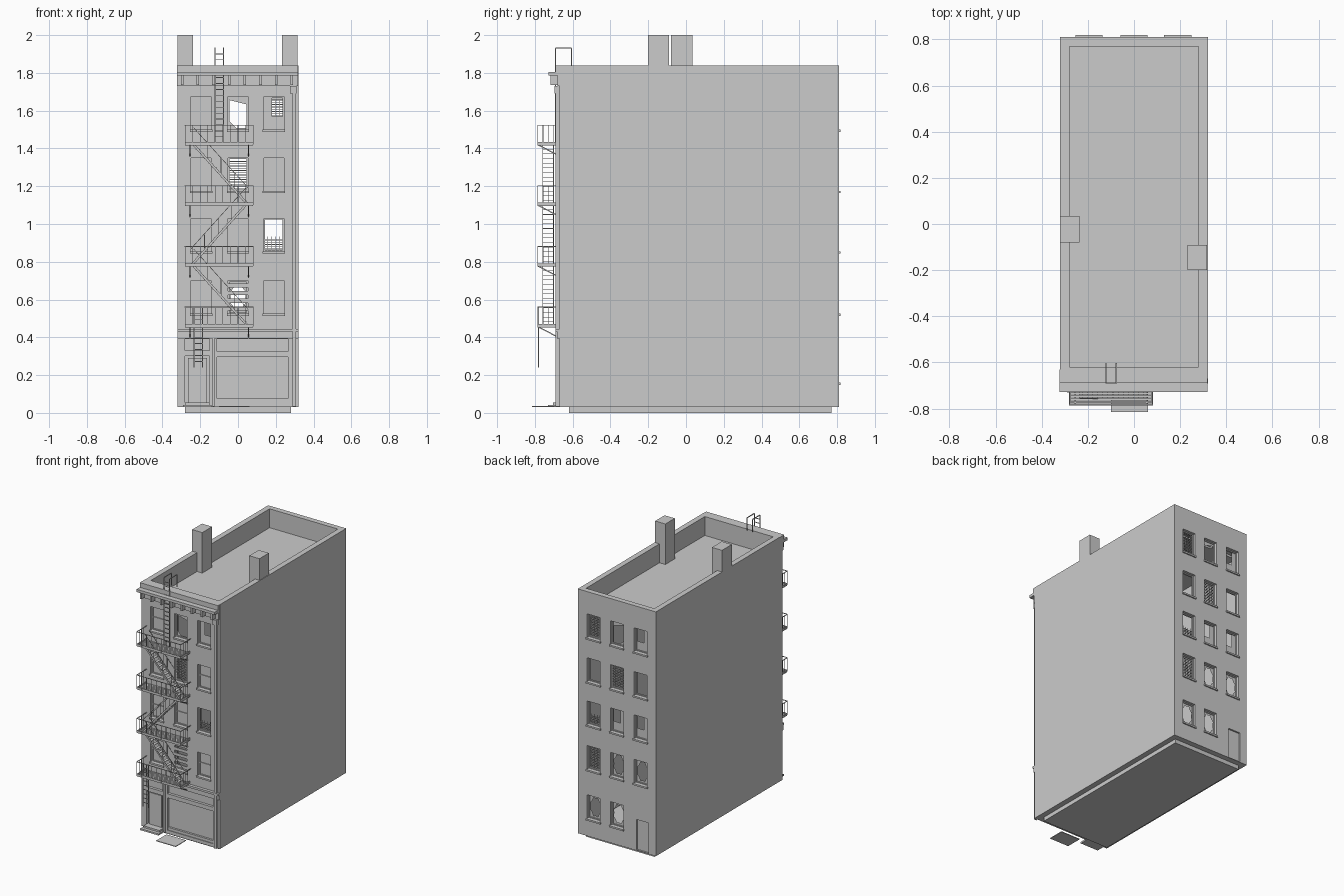
import bpy, bmesh, math
from mathutils import Vector, Matrix

if "Cube" in bpy.data.objects:
    bpy.data.objects.remove(bpy.data.objects["Cube"])

FRONT, BACK, WALL = -0.67, 0.81, 0.05
mat = bpy.data.materials.new("plain_grey")
mat.diffuse_color = (0.6, 0.6, 0.6, 1)
mat.use_nodes = True
mat.node_tree.nodes["Principled BSDF"].inputs["Base Color"].default_value = mat.diffuse_color
parts = {}


def part(name):
    return parts.setdefault(name, bmesh.new())


def box(name, x0, x1, y0, y1, z0, z1):
    m = Matrix.Translation(((x0 + x1) / 2, (y0 + y1) / 2, (z0 + z1) / 2))
    m = m @ Matrix.Diagonal((abs(x1 - x0), abs(y1 - y0), abs(z1 - z0), 1))
    bmesh.ops.create_cube(part(name), size=1, matrix=m)


def bar(name, a, b, t=0.004, w=None):
    a, b = Vector(a), Vector(b)
    rot = (b - a).to_track_quat('Z', 'Y').to_matrix().to_4x4()
    m = Matrix.Translation((a + b) / 2) @ rot @ Matrix.Diagonal((t, w or t, (b - a).length, 1))
    bmesh.ops.create_cube(part(name), size=1, matrix=m)


def polygon(name, pts, y):
    bm = part(name)
    bm.faces.new([bm.verts.new((x, y, z)) for x, z in pts])


def holed_pane(x0, x1, z0, z1, y):
    # glass sheet with a jagged oval hole
    bm, n = part("window_panes"), 16
    cx, cz, hx, hz = (x0 + x1) / 2, (z0 + z1) / 2, (x1 - x0) / 2, (z1 - z0) / 2
    outer, inner = [], []
    for i in range(n):
        c, s = math.cos(2 * math.pi * i / n), math.sin(2 * math.pi * i / n)
        k = 1 / max(abs(c), abs(s))
        r = 0.85 if i % 2 else 0.72
        outer.append(bm.verts.new((cx + hx * c * k, y, cz + hz * s * k)))
        inner.append(bm.verts.new((cx + hx * c * r, y, cz + hz * s * r)))
    for i in range(n):
        j = (i + 1) % n
        bm.faces.new((outer[i], outer[j], inner[j], inner[i]))


def window(xc, z0, z1, yf, kind):
    d = 1 if yf < 0 else -1
    x0, x1 = xc - 0.053, xc + 0.053
    box("window_cutter", x0, x1, yf - 0.03 * d, yf + 0.07 * d, z0, z1)
    box("window_sills", x0 - 0.006, x1 + 0.006, yf - 0.009 * d, yf + 0.02 * d, z0 - 0.012, z0)
    ya, yb, f = yf + 0.02 * d, yf + 0.032 * d, 0.007
    for a, b in ((x0, x0 + f), (x1 - f, x1)):
        box("window_frames", a, b, ya, yb, z0, z1)
    for a, b in ((z0, z0 + f), (z1 - f, z1)):
        box("window_frames", x0 + f, x1 - f, ya, yb, a, b)
    y, h, w = yf + 0.026 * d, z1 - z0, x1 - x0
    if kind in ("blind", "half"):
        top = z1 if kind == "blind" else z0 + h * 0.45
        n = int((top - z0) / 0.012)
        for i in range(1, n):
            bar("blind_slats", (x0, y, z0 + i * 0.012), (x1, y, z0 + i * 0.012), 0.004)
        for i in range(1, 5):
            bar("blind_slats", (x0 + w * i / 5, y, z0), (x0 + w * i / 5, y, top), 0.002)
    elif kind == "pane":
        box("window_panes", x0, x1, y, y + 0.002 * d, z0, z1)
        box("window_frames", x0, x1, ya, yb, z0 + h * 0.5, z0 + h * 0.5 + f)
    elif kind == "hole":
        holed_pane(x0, x1, z0, z1, y)
    elif kind == "corner":
        polygon("window_panes", [(x0, z0), (x1, z0), (x1, z0 + h * 0.4), (x0 + w * 0.4, z0 + h * 0.4),
                                 (x0 + w * 0.4, z1), (x0, z1)], y)
    elif kind == "shard":
        polygon("window_panes", [(x0, z0), (x0 + w * 0.5, z0), (x0, z0 + h * 0.3)], y)
        polygon("window_panes", [(x0, z1), (x1, z1), (x1, z1 - h * 0.25), (x0, z1 - h * 0.1)], y)
    elif kind == "boards":
        for i in range(4):
            z = z0 + h * (0.1 + 0.23 * i)
            box("window_boards", x0, x1, yf + 0.003 * d, yf + 0.01 * d, z, z + 0.022)


# walls, interior hollow, roof well and foundation
box("walls", -0.32, 0.32, FRONT, BACK, 0.03, 1.84)
box("interior_cutter", -0.28, 0.28, FRONT + WALL, BACK - 0.04, 0.08, 1.66)
box("interior_cutter", -0.28, 0.28, FRONT + WALL, BACK - 0.04, 1.70, 1.95)
box("foundation", -0.28, 0.28, -0.62, 0.77, 0, 0.03)
box("chimneys", -0.32, -0.237, -0.08, 0.035, 1.69, 2)
box("chimneys", 0.232, 0.316, -0.2, -0.09, 1.69, 2)

# windows, top floor first
columns, floors = (-0.195, 0, 0.19), (1.5, 1.175, 0.855, 0.525, 0.16)
front_kinds = (("pane", "shard", "corner"), ("pane", "blind", "pane"),
               ("pane", "pane", "half"), ("pane", "boards", "pane"))
back_kinds = (("corner", "shard", "blind"), ("open", "blind", "open"), ("corner", "corner", "half"),
              ("hole", "hole", "blind"), (None, "hole", "hole"))
for yf, kinds in ((FRONT, front_kinds), (BACK, back_kinds)):
    for z, row in zip(floors, kinds):
        for x, kind in zip(columns, row):
            if kind:
                window(x, z, z + 0.175, yf, kind)

# back door and street front: door, transom, shop window, sign panel
box("window_cutter", -0.26, -0.16, BACK - 0.012, BACK + 0.03, 0.035, 0.26)
for x0, x1, z0, z1 in ((-0.28, -0.15, 0.055, 0.30), (-0.28, -0.15, 0.33, 0.39),
                       (-0.11, 0.265, 0.055, 0.295), (-0.11, 0.265, 0.325, 0.39)):
    box("window_cutter", x0, x1, FRONT - 0.03, FRONT + 0.02, z0, z1)
box("front_door", -0.265, -0.165, FRONT + 0.012, FRONT + 0.022, 0.055, 0.29)
box("shop_base", -0.11, 0.265, FRONT + 0.005, FRONT + 0.022, 0.055, 0.075)
box("shop_post", -0.135, -0.125, FRONT - 0.008, FRONT, 0.035, 0.395)
box("door_step", -0.29, -0.14, -0.73, FRONT, 0.03, 0.042)
box("door_step", -0.28, -0.15, -0.705, FRONT, 0.042, 0.055)
box("cellar_hatch", -0.1, 0.06, -0.815, -0.695, 0.031, 0.036)

# string course, top cornice and its brackets
box("string_course", -0.32, 0.32, -0.682, FRONT, 0.395, 0.43)
box("string_course", -0.32, 0.32, -0.692, FRONT, 0.43, 0.445)
box("cornice", -0.322, 0.318, -0.68, FRONT, 1.73, 1.84)
box("cornice", -0.322, 0.318, -0.728, -0.66, 1.785, 1.805)
box("cornice", -0.322, 0.318, -0.69, -0.63, 1.805, 1.84)
for i in range(8):
    x = -0.296 + 0.083 * i
    box("cornice_brackets", x - 0.007, x + 0.007, -0.717, -0.675, 1.735, 1.785)

# drainpipe
box("drainpipe", 0.288, 0.306, -0.69, FRONT, 0.035, 1.73)
box("drainpipe", 0.275, 0.31, -0.695, FRONT, 1.69, 1.73)

# fire escape landings with rails and wall struts
L, R, OUT, IN = -0.28, 0.08, -0.785, -0.675
levels = (1.42, 1.10, 0.778, 0.457)
for z in levels:
    box("landings", L, R, OUT, OUT + 0.006, z - 0.004, z + 0.014)
    for x in (L, R - 0.006):
        box("landings", x, x + 0.006, OUT, IN, z - 0.004, z + 0.014)
    for i in range(8):
        y = OUT + 0.008 + i * 0.0128
        box("landings", L, R, y, y + 0.009, z, z + 0.005)
    for zr in (z + 0.103,):
        bar("railings", (L, OUT, zr), (R, OUT, zr))
        for x in (L, R):
            bar("railings", (x, OUT, zr), (x, FRONT, zr))
    for i in range(10):
        x = L + (R - L) * i / 9
        bar("railings", (x, OUT, z), (x, OUT, z + 0.103), 0.003)
    for x in (L, R):
        for y in (-0.757, -0.73, -0.703):
            bar("railings", (x, y, z), (x, y, z + 0.103), 0.003)
    for x in (-0.255, 0.055):
        bar("landing_struts", (x, OUT, z), (x, FRONT, z - 0.06), 0.006)
        bar("landing_struts", (x, -0.675, z), (x, -0.675, z - 0.065), 0.006)

# zigzag stairs between landings
for k in range(3):
    xa, xb = (-0.235, 0.055) if k % 2 == 0 else (0.04, -0.25)
    za, zb = levels[k], levels[k + 1]
    for y in (-0.758, -0.702):
        bar("stair_stringers", (xa, y, za), (xb, y, zb), 0.004, 0.012)
        bar("stair_handrails", (xa, y, za + 0.09), (xb, y, zb + 0.09), 0.003)
        for t in (0.25, 0.5, 0.75):
            x, z = xa + (xb - xa) * t, za + (zb - za) * t
            bar("stair_handrails", (x, y, z), (x, y, z + 0.09), 0.003)
    for i in range(1, 13):
        x, z = xa + (xb - xa) * i / 13, za + (zb - za) * i / 13
        box("stair_treads", x - 0.011, x + 0.011, -0.758, -0.702, z - 0.0015, z + 0.0015)


def ladder(name, x0, x1, y, z0, z1):
    for x in (x0, x1):
        bar(name, (x, y, z0), (x, y, z1), 0.005)
    n = int((z1 - z0) / 0.03)
    for i in range(1, n):
        z = z0 + (z1 - z0) * i / n
        bar(name, (x0, y, z), (x1, y, z), 0.004)


# drop ladder, and roof ladder with bent-over top
ladder("drop_ladder", -0.232, -0.187, -0.78, 0.24, 0.56)
ladder("roof_ladder", -0.122, -0.077, -0.69, 1.43, 1.932)
for x in (-0.122, -0.077):
    bar("roof_ladder", (x, -0.69, 1.932), (x, -0.605, 1.932), 0.005)
    bar("roof_ladder", (x, -0.605, 1.932), (x, -0.605, 1.84), 0.005)

# turn every part into an object
for name, bm in parts.items():
    me = bpy.data.meshes.new(name)
    bm.to_mesh(me)
    bm.free()
    me.materials.append(mat)
    bpy.context.scene.collection.objects.link(bpy.data.objects.new(name, me))

# hollow out the walls
walls = bpy.data.objects["walls"]
for cutter in ("interior_cutter", "window_cutter"):
    ob = bpy.data.objects[cutter]
    ob.hide_render = True
    ob.display_type = 'WIRE'
    mod = walls.modifiers.new(cutter, 'BOOLEAN')
    mod.operation, mod.solver, mod.object = 'DIFFERENCE', 'EXACT', ob
